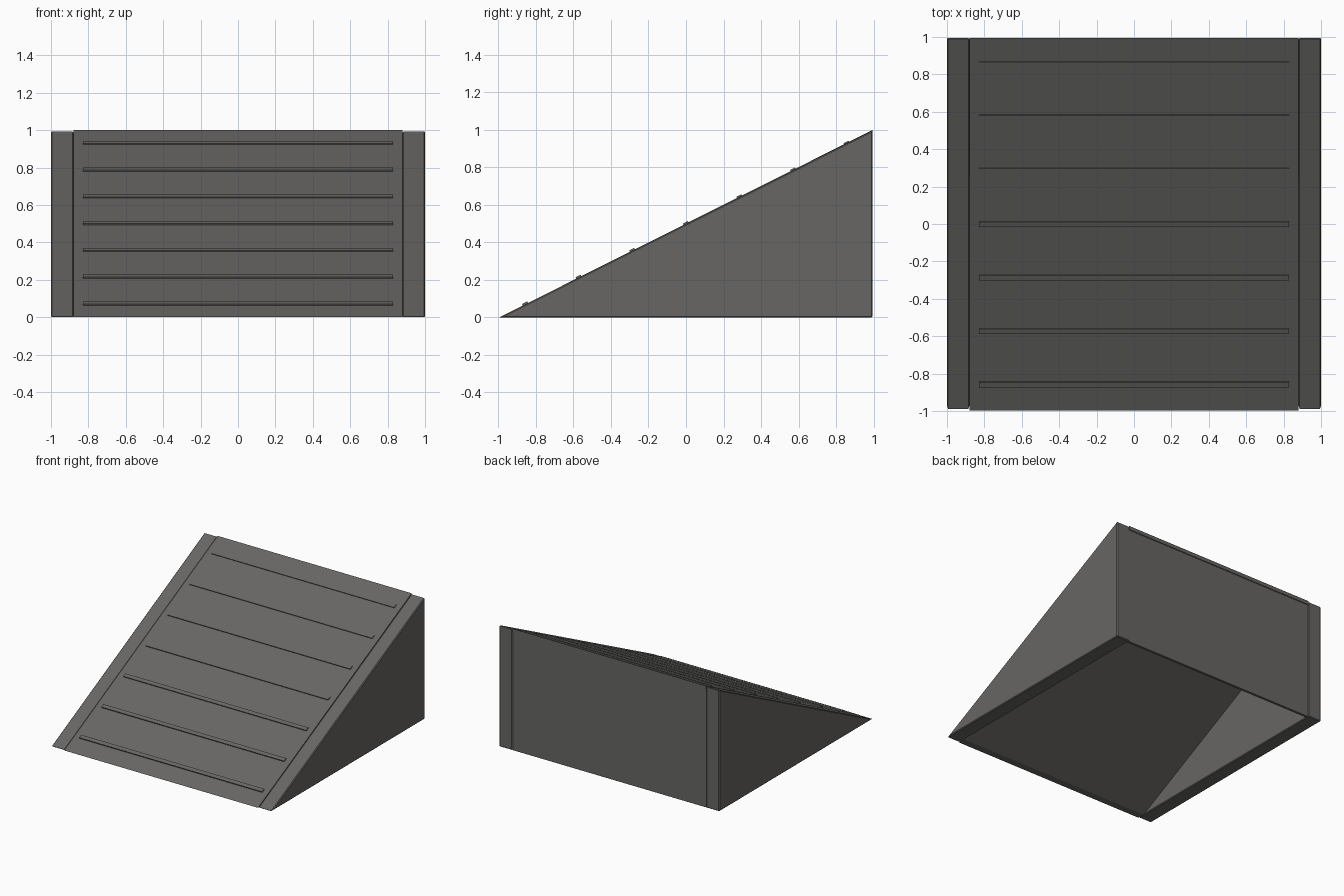
import bpy, bmesh, math
from mathutils import Vector

if "Cube" in bpy.data.objects:
    bpy.data.objects.remove(bpy.data.objects["Cube"])

grey = bpy.data.materials.new("dark grey")
grey.diffuse_color = (0.135, 0.132, 0.127, 1)
grey.use_nodes = True
grey.node_tree.nodes["Principled BSDF"].inputs["Base Color"].default_value = grey.diffuse_color


def prism(name, profile, x0, x1, bevel=0.0):
    """Extrude a (y, z) profile along x."""
    bm = bmesh.new()
    face = bm.faces.new([bm.verts.new((x0, y, z)) for y, z in profile])
    ext = bmesh.ops.extrude_face_region(bm, geom=[face])
    new = [v for v in ext["geom"] if isinstance(v, bmesh.types.BMVert)]
    bmesh.ops.translate(bm, vec=(x1 - x0, 0, 0), verts=new)
    bmesh.ops.recalc_face_normals(bm, faces=bm.faces)
    if bevel:
        bmesh.ops.bevel(bm, geom=list(bm.edges), offset=bevel, segments=1,
                        affect='EDGES', clamp_overlap=True)
    mesh = bpy.data.meshes.new(name)
    bm.to_mesh(mesh)
    bm.free()
    mesh.materials.append(grey)
    ob = bpy.data.objects.new(name, mesh)
    bpy.context.collection.objects.link(ob)
    return ob


INNER = 0.88
T = 0.03   # vertical thickness of the ramp deck

# Solid triangular side walls with softened edges
for name, a, b in (("left_side", -1, -INNER), ("right_side", INNER, 1)):
    prism(name, [(-0.995, 0), (0.995, 0), (0.995, 0.997)], a, b, 0.006)

# Sloping deck, open underneath
prism("ramp_deck", [(-0.997, 0), (-0.997 + 2 * T, 0), (0.995, 1 - T), (0.995, 1)],
      -INNER, INNER)

# Upright back panel
prism("back_panel", [(0.97, 0), (0.99, 0), (0.99, 0.975), (0.97, 0.965)], -INNER, INNER)

# Raised grip strips lying on the slope
along = Vector((2, 1)).normalized()
up = Vector((-along.y, along.x))
for i in range(7):
    y = -6 / 7 + i * 2 / 7
    c = Vector((y, (y + 1) / 2))
    prism(f"grip_strip_{i + 1}",
          [c + along * s + up * h for s, h in
           ((-0.015, -0.006), (0.015, -0.006), (0.015, 0.008), (-0.015, 0.008))],
          -0.83, 0.83)
